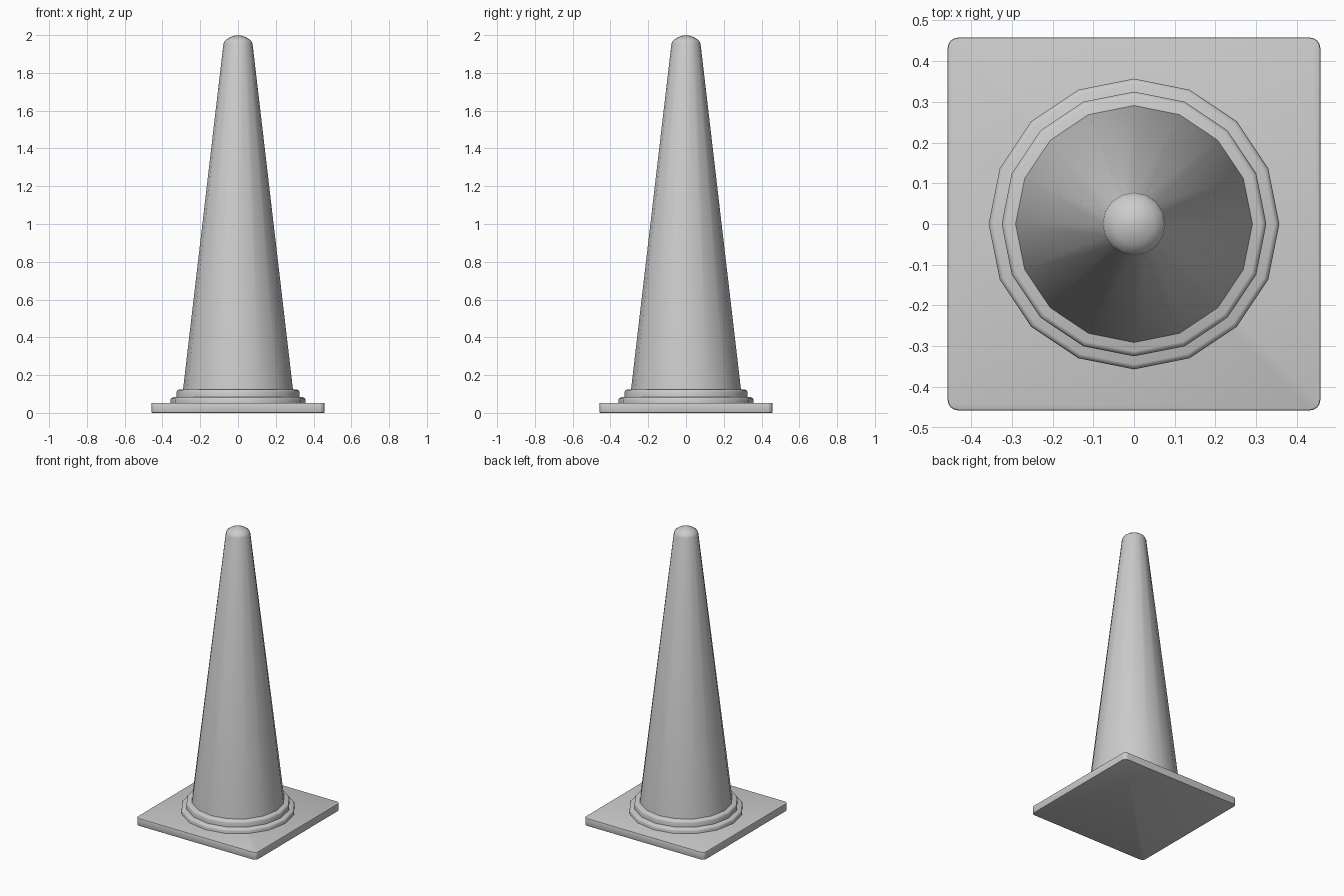
import bpy, bmesh, math

if "Cube" in bpy.data.objects:
    bpy.data.objects.remove(bpy.data.objects["Cube"])

SIDES = 16


def finish(name, bm, angle):
    bmesh.ops.recalc_face_normals(bm, faces=bm.faces)
    mesh = bpy.data.meshes.new(name)
    bm.to_mesh(mesh)
    bm.free()
    obj = bpy.data.objects.new(name, mesh)
    bpy.context.collection.objects.link(obj)
    bpy.ops.object.select_all(action='DESELECT')
    obj.select_set(True)
    bpy.context.view_layer.objects.active = obj
    bpy.ops.object.shade_smooth_by_angle(angle=math.radians(angle))
    return obj


def lathe(name, profile, angle=40):
    """Revolve (radius, z) points around z; a radius of 0 closes to a point."""
    bm = bmesh.new()
    verts = [bm.verts.new((r, 0, z)) for r, z in profile]
    edges = [bm.edges.new(pair) for pair in zip(verts, verts[1:])]
    bmesh.ops.spin(bm, geom=verts + edges, axis=(0, 0, 1), cent=(0, 0, 0),
                   steps=SIDES, angle=math.tau, use_merge=True)
    bmesh.ops.remove_doubles(bm, verts=bm.verts, dist=1e-5)
    return finish(name, bm, angle)


# Square base plate with rounded corners and softened rims
bm = bmesh.new()
bmesh.ops.create_cube(bm, size=1)
for v in bm.verts:
    v.co = (v.co.x * 0.916, v.co.y * 0.916, (v.co.z + 0.5) * 0.053)
corners = [e for e in bm.edges if abs(e.verts[0].co.z - e.verts[1].co.z) > 0.01]
bmesh.ops.bevel(bm, geom=corners, offset=0.026, segments=4, profile=0.5, affect='EDGES')
rims = [e for e in bm.edges if abs(e.verts[0].co.z - e.verts[1].co.z) < 1e-4]
bmesh.ops.bevel(bm, geom=rims, offset=0.005, segments=2, profile=0.5, affect='EDGES')
finish("base_plate", bm, 40)

# Two stepped collars
for name, r, z0, z1 in (("lower_collar", 0.357, 0.045, 0.083),
                        ("upper_collar", 0.325, 0.078, 0.124)):
    lathe(name, [(0, z0), (r, z0), (r, z1 - 0.012), (r - 0.004, z1 - 0.004),
                 (r - 0.012, z1), (0, z1)])

# Tapered body with domed tip
lathe("cone_body", [(0, 0.115), (0.292, 0.115), (0.077, 1.955), (0.070, 1.970),
                    (0.050, 1.985), (0.026, 1.995), (0, 2.0)], 60)
